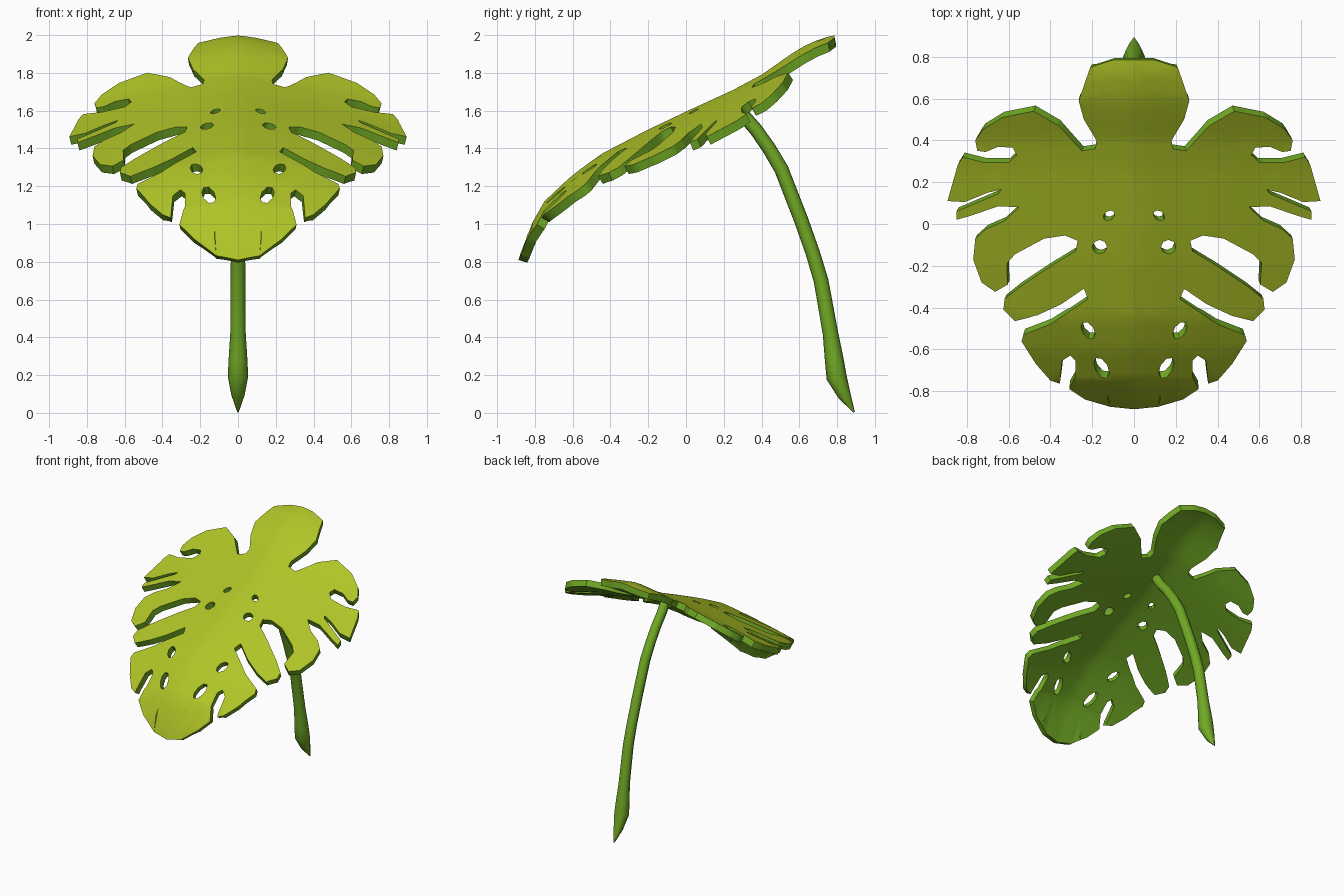
import bpy, bmesh, math

if "Cube" in bpy.data.objects:
    bpy.data.objects.remove(bpy.data.objects["Cube"])


def material(name, color):
    m = bpy.data.materials.new(name)
    m.diffuse_color = (*color, 1)
    m.use_nodes = True
    m.node_tree.nodes["Principled BSDF"].inputs["Base Color"].default_value = m.diffuse_color
    return m


lime = material("lime_leaf_top", (0.43, 0.55, 0.02))
green = material("green_underside_and_stem", (0.165, 0.40, 0.018))

# Right half of the leaf outline seen from above, from the rear lobe to the front tip
HALF = [
    (0, .785), (.10, .785), (.21, .75), (.265, .59), (.24, .50), (.18, .40), (.185, .36), (.25, .35),
    (.36, .47), (.48, .54), (.63, .51), (.72, .455), (.76, .40), (.75, .35), (.71, .345),
    (.65, .37), (.58, .365), (.565, .33), (.60, .295),
    (.72, .295), (.82, .32), (.845, .28), (.893, .11), (.81, .105), (.70, .15), (.635, .165),
    (.65, .145), (.85, .06), (.85, .02), (.78, .04), (.65, .085), (.55, .08),
    (.62, .015), (.71, -.025), (.76, -.07), (.77, -.17), (.73, -.28), (.665, -.325),
    (.605, -.29), (.61, -.19), (.57, -.145), (.43, -.07), (.33, -.055), (.27, -.08),
    (.28, -.13), (.38, -.19), (.545, -.30), (.62, -.36), (.625, -.41), (.57, -.465),
    (.47, -.44), (.35, -.385), (.24, -.31), (.22, -.36), (.31, -.42), (.40, -.48),
    (.53, -.53), (.54, -.56), (.47, -.67), (.40, -.75), (.355, -.765), (.345, -.655),
    (.305, -.63), (.28, -.655), (.28, -.73), (.31, -.79), (.235, -.84), (.115, -.875), (0, -.887),
]
# Holes: centre x, y, half width, half length, tilt
HOLES = [(.12, .04, .022, .03, .9), (.165, -.11, .036, .034, 0),
         (.22, -.51, .028, .045, -.6), (.155, -.69, .03, .055, -.5)]
# Height of the midrib along y
RIB = [(-.89, .80), (-.84, .96), (-.75, 1.12), (-.6, 1.26), (-.45, 1.37), (-.2, 1.50), (0, 1.595),
       (.25, 1.71), (.4, 1.79), (.6, 1.93), (.72, 1.985), (.82, 2.005)]


def height(x, y):
    for (y0, z0), (y1, z1) in zip(RIB, RIB[1:]):
        if y <= y1:
            break
    return z0 + (z1 - z0) * (y - y0) / (y1 - y0) - .21 * abs(x) ** 1.2


def hole(cx, cy, a, b, tilt, side):
    pts = []
    for i in range(8):
        t = math.tau * i / 8
        u, v = a * math.cos(t), b * math.sin(t)
        pts.append((side * (cx + u * math.cos(tilt) - v * math.sin(tilt)),
                    cy + u * math.sin(tilt) + v * math.cos(tilt)))
    return pts


# Leaf blade: filled flat outline, cut into a grid, then draped
loops = [HALF + [(-x, y) for x, y in HALF[-2:0:-1]]]
loops += [hole(*h, s) for h in HOLES for s in (1, -1)]
bm = bmesh.new()
for pts in loops:
    vs = [bm.verts.new((x, y, 0)) for x, y in pts]
    for i, v in enumerate(vs):
        bm.edges.new((v, vs[i - 1]))
bmesh.ops.triangle_fill(bm, use_beauty=True, use_dissolve=False, edges=bm.edges[:], normal=(0, 0, 1))
for i in range(-14, 15):
    for n in ((1, 0, 0), (0, 1, 0)):
        bmesh.ops.bisect_plane(bm, geom=bm.verts[:] + bm.edges[:] + bm.faces[:], dist=1e-5,
                               plane_co=(i * .0625, i * .0625, 0), plane_no=n)
bmesh.ops.remove_doubles(bm, verts=bm.verts[:], dist=.004)
bm.normal_update()
for f in bm.faces:
    if f.normal.z < 0:
        f.normal_flip()
for v in bm.verts:
    v.co.z = height(v.co.x, v.co.y)
bmesh.ops.triangulate(bm, faces=bm.faces[:])
mesh = bpy.data.meshes.new("leaf_blade")
bm.to_mesh(mesh)
bm.free()
mesh.materials.append(lime)
mesh.materials.append(green)
leaf = bpy.data.objects.new("leaf_blade", mesh)
bpy.context.collection.objects.link(leaf)
solid = leaf.modifiers.new("thickness", 'SOLIDIFY')
solid.thickness = .048
solid.offset = -1
solid.material_offset = 1
solid.material_offset_rim = 1

# Stem: curved tube that thickens and then ends in a point
STEM = [(.25, 1.655, .036), (.30, 1.58, .036), (.37, 1.50, .036), (.44, 1.40, .037), (.505, 1.29, .038),
        (.61, 1.02, .038), (.67, .85, .038), (.715, .70, .039), (.765, .42, .041), (.785, .28, .05),
        (.797, .19, .054), (.84, .09, .034), (.89, .004, .004)]
curve = bpy.data.curves.new("stem", 'CURVE')
curve.dimensions = '3D'
curve.bevel_depth = 1
curve.bevel_resolution = 2
curve.use_fill_caps = True
spline = curve.splines.new('POLY')
spline.points.add(len(STEM) - 1)
for p, (y, z, r) in zip(spline.points, STEM):
    p.co = (0, y, z, 1)
    p.radius = r
curve.materials.append(green)
stem = bpy.data.objects.new("stem", curve)
bpy.context.collection.objects.link(stem)

# Turn both parts into plain smooth meshes
for ob in (leaf, stem):
    bpy.ops.object.select_all(action='DESELECT')
    ob.select_set(True)
    bpy.context.view_layer.objects.active = ob
    bpy.ops.object.convert(target='MESH')
    bpy.ops.object.shade_smooth_by_angle(angle=math.radians(50))
